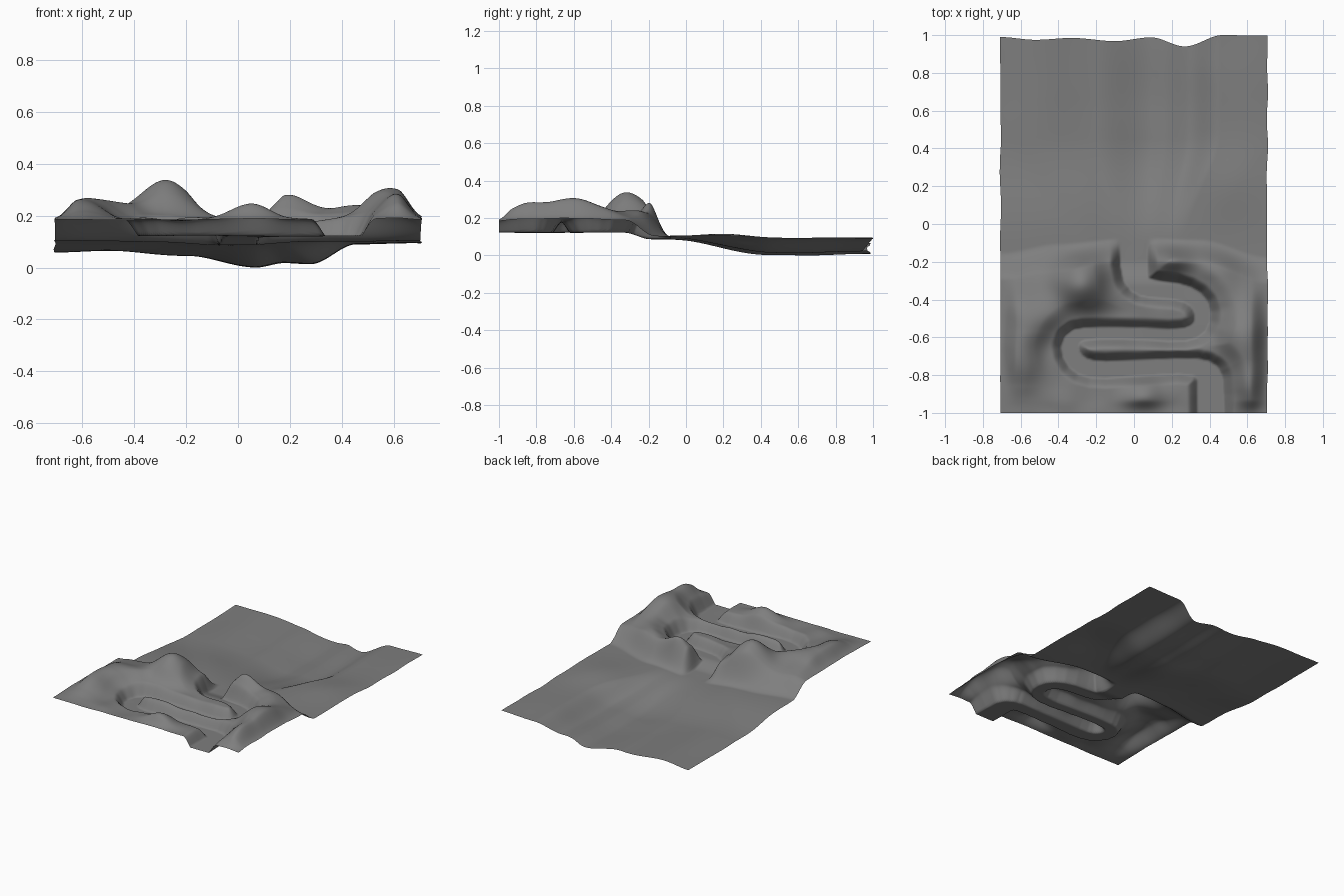
import bpy
from mathutils import Vector, noise

if "Cube" in bpy.data.objects:
    bpy.data.objects.remove(bpy.data.objects["Cube"])


def smooth(t):
    t = max(0.0, min(1.0, t))
    return t * t * (3 - 2 * t)


def curve(knots, x):
    """Smooth interpolation through (position, value) knots."""
    for (x0, v0), (x1, v1) in zip(knots, knots[1:]):
        if x <= x1:
            return v0 + (v1 - v0) * smooth((x - x0) / (x1 - x0))
    return knots[-1][1]


# Winding canyon path: x, y, half width
PATH = [(.41, -1.1, .08), (.41, -.84, .078), (.39, -.785, .07), (.32, -.75, .05),
        (0, -.762, .052), (-.2, -.775, .055), (-.3, -.745, .055), (-.345, -.67, .055),
        (-.325, -.60, .05), (-.25, -.577, .04), (0, -.577, .04), (.25, -.592, .042),
        (.345, -.56, .048), (.372, -.49, .05), (.345, -.41, .052), (.26, -.36, .052),
        (.1, -.345, .055), (.03, -.325, .062), (0, -.26, .08), (0, -.05, .085)]


def rounded(points):
    """Chaikin corner cutting, for flowing bends."""
    out = [points[0]]
    for a, b in zip(points, points[1:]):
        a, b = Vector(a), Vector(b)
        out += [tuple(a.lerp(b, .25)), tuple(a.lerp(b, .75))]
    return out + [points[-1]]


PATH = rounded(PATH)

# Hills: x, y, spread x, spread y, height
HILLS = [(-.28, -.31, .10, .10, .15), (-.6, -.62, .08, .17, .085),
         (-.46, -.47, .08, .09, .04), (.2, -.20, .085, .065, .11),
         (.43, -.30, .09, .10, .055), (.60, -.60, .10, .15, .125),
         (.60, -.88, .08, .09, .065), (.04, -.9, .08, .06, .07)]

BASIN = [(-.71, .058), (-.5, .066), (-.2, .045), (.07, .0), (.18, .018),
         (.28, .014), (.46, .09), (.71, .095)]
NEAR_PLAIN = [(-.71, .105), (-.3, .1), (0, .086), (.3, .1), (.71, .105)]
HILL_FOOT = [(-.71, -.15), (-.4, -.1), (0, -.07), (.35, -.08), (.71, -.17)]
FOOT_WIDTH = [(-.71, .15), (-.45, .16), (-.15, .13), (.35, .13), (.71, .15)]
BACK_EDGE = [(-.71, .99), (-.52, .975), (-.33, .985), (-.1, .968), (.09, .988),
             (.27, .94), (.47, 1.0), (.71, .997)]


def path_distance(x, y):
    """Distance outside the canyon floor edge."""
    best = 9
    for (ax, ay, aw), (bx, by, bw) in zip(PATH, PATH[1:]):
        dx, dy = bx - ax, by - ay
        t = max(0, min(1, ((x - ax) * dx + (y - ay) * dy) / (dx * dx + dy * dy)))
        d = ((x - ax - t * dx) ** 2 + (y - ay - t * dy) ** 2) ** .5
        best = min(best, d - aw - t * (bw - aw))
    return best


def height(x, y):
    # Open plain sinking into a basin that fans out towards the back
    t = smooth((y + .1) / .55) * (1 - .1 * smooth((y - .6) / .4))
    fan = .55 + .45 * smooth((y + .1) / .6)
    z = curve(NEAR_PLAIN, x) * (1 - t)
    z += curve(BASIN, max(-.71, min(.71, .05 + (x - .05) / fan))) * t
    z += .02 * 2.718 ** (-((x - .5) / .2) ** 2 - ((y - .22) / .2) ** 2)
    # Rocky upland with the canyon cut out of it
    m = smooth((curve(HILL_FOOT, x) - y) / curve(FOOT_WIDTH, x))
    if m > 0:
        floor = .122 - .034 * smooth((y + .33) / .14)
        border = (.2 + .8 * smooth((.72 - abs(x)) / .1)) * smooth((y + 1.03) / .1)
        bumps = sum(h * 2.718 ** (-.5 * ((x - a) / s) ** 2 - .5 * ((y - b) / r) ** 2)
                    for a, b, s, r, h in HILLS)
        rough = .012 * noise.noise(Vector((x * 7, y * 7, 3)))
        d = path_distance(x, y)
        near = .35 + .65 * smooth(d / .14)
        top = .185 + border * (bumps * near + rough)
        s = max(0, min(1, (d + .008) / .055))
        wall = .6 * (1 - (1 - s) ** 2) + .4 * smooth(s)
        z += m * (floor + (top - floor) * wall - z)
    return z + .004 * noise.noise(Vector((x * 3, y * 3, 0)))


# Terrain sheet with slightly ragged sides
NX, NY = 180, 250
verts, faces = [], []
for j in range(NY + 1):
    for i in range(NX + 1):
        x = -.71 + 1.42 * i / NX
        y = -1 + (curve(BACK_EDGE, x) + 1) * j / NY
        z = height(x, y)
        ragged = .008 * smooth(abs(x) / .71) * noise.noise(Vector((x, y * 6, 7)))
        verts.append((x * .995 + ragged, y, z))
low = min(v[2] for v in verts)
verts = [(x, y, z - low) for x, y, z in verts]
for j in range(NY):
    for i in range(NX):
        a = j * (NX + 1) + i
        faces.append((a, a + 1, a + NX + 2, a + NX + 1))

mesh = bpy.data.meshes.new("canyon_terrain")
mesh.from_pydata(verts, [], faces)
mesh.shade_smooth()
rock = bpy.data.materials.new("dark_rock")
rock.diffuse_color = (.21, .21, .21, 1)
rock.use_nodes = True
rock.node_tree.nodes["Principled BSDF"].inputs["Base Color"].default_value = rock.diffuse_color
mesh.materials.append(rock)
terrain = bpy.data.objects.new("canyon_terrain", mesh)
bpy.context.collection.objects.link(terrain)
